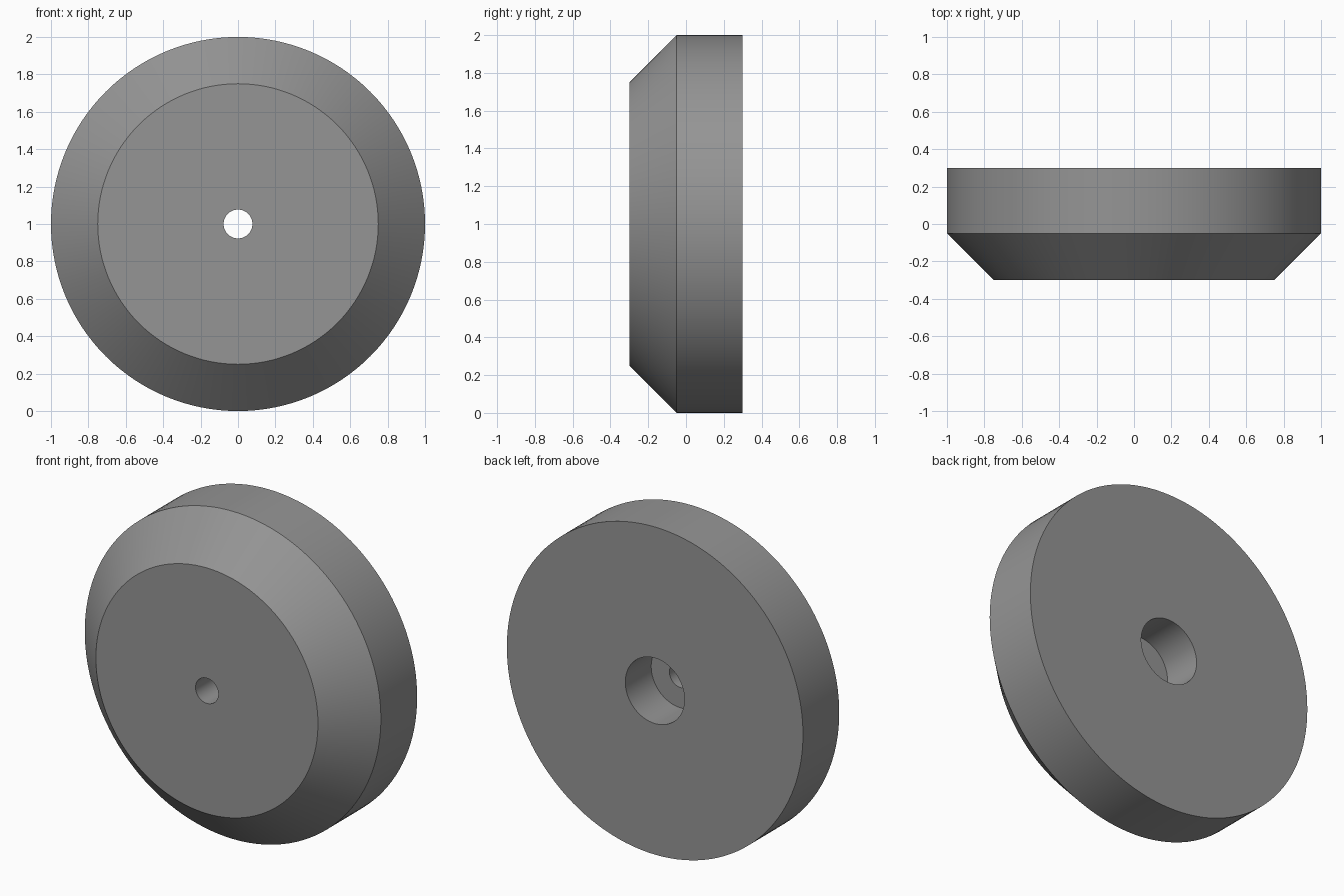
import bpy, bmesh, math

if "Cube" in bpy.data.objects:
    bpy.data.objects.remove(bpy.data.objects["Cube"])

SEGMENTS = 128

# Single grey finish
grey = bpy.data.materials.new("grey")
grey.diffuse_color = (0.3, 0.3, 0.3, 1.0)
grey.use_nodes = True
grey.node_tree.nodes["Principled BSDF"].inputs["Base Color"].default_value = grey.diffuse_color

# Closed cross-section as (radius, y): bevelled rim, through hole, rear counterbore
PROFILE = [
    (0.077, -0.30), (0.75, -0.30), (1.0, -0.05), (1.0, 0.30),
    (0.20, 0.30), (0.20, 0.05), (0.077, 0.05),
]


def lathe(name, profile, material):
    """Revolve a closed profile about the y axis, centred at z = 1."""
    bm = bmesh.new()
    rings = []
    for r, y in profile:
        angles = [2 * math.pi * i / SEGMENTS for i in range(SEGMENTS)]
        rings.append([bm.verts.new((r * math.cos(a), y, 1 + r * math.sin(a)))
                      for a in angles])
    for a, b in zip(rings, rings[1:] + rings[:1]):
        for i in range(SEGMENTS):
            j = (i + 1) % SEGMENTS
            bm.faces.new((a[i], a[j], b[j], b[i]))
    bmesh.ops.recalc_face_normals(bm, faces=bm.faces)
    mesh = bpy.data.meshes.new(name)
    bm.to_mesh(mesh)
    bm.free()
    mesh.materials.append(material)
    obj = bpy.data.objects.new(name, mesh)
    bpy.context.collection.objects.link(obj)
    return obj


# Wheel disc, smooth with sharp edges
disc = lathe("bevelled_disc", PROFILE, grey)
bpy.context.view_layer.objects.active = disc
disc.select_set(True)
bpy.ops.object.shade_smooth_by_angle(angle=math.radians(30))
